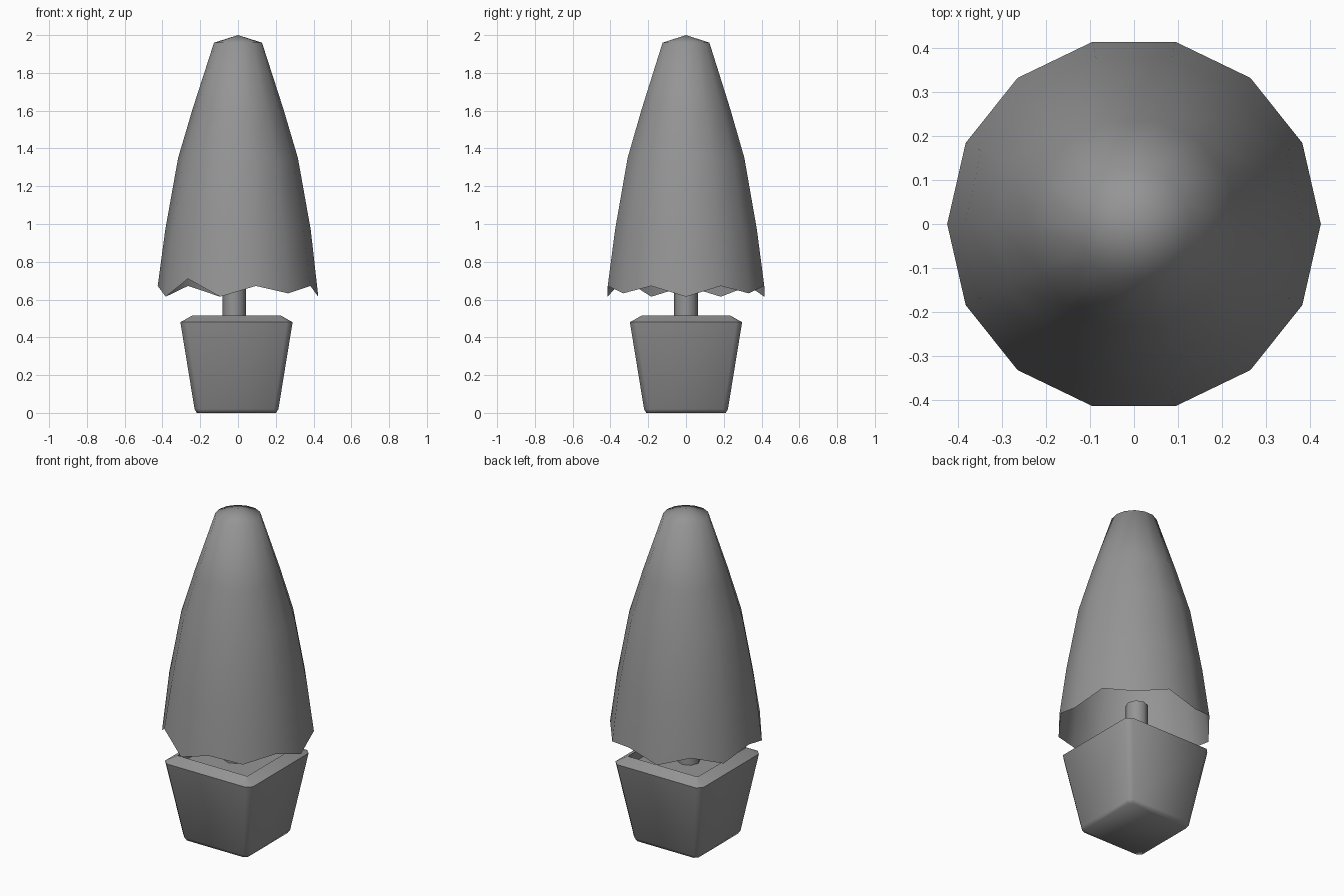
import bpy
import bmesh
import math

cube = bpy.data.objects.get("Cube")
if cube:
    bpy.data.objects.remove(cube, do_unlink=True)

grey = bpy.data.materials.new("plain grey")
grey.use_nodes = True
colour = (0.3, 0.3, 0.3, 1)
grey.diffuse_color = colour
grey.node_tree.nodes["Principled BSDF"].inputs["Base Color"].default_value = colour


def loft(name, rings, start=None, end=None, angle=60):
    """Skin closed rings of points; start/end: None is open, 'flat' is a cap, a point is an apex."""
    bm = bmesh.new()
    rows = [[bm.verts.new(p) for p in ring] for ring in rings]
    n = len(rows[0])
    for low, high in zip(rows, rows[1:]):
        for i in range(n):
            j = (i + 1) % n
            bm.faces.new((low[i], low[j], high[j], high[i]))
    for row, cap in ((rows[0][::-1], start), (rows[-1], end)):
        if cap == 'flat':
            bm.faces.new(row)
        elif cap:
            apex = bm.verts.new(cap)
            for i in range(n):
                bm.faces.new((row[i], row[(i + 1) % n], apex))
    mesh = bpy.data.meshes.new(name)
    bm.to_mesh(mesh)
    bm.free()
    mesh.materials.append(grey)
    obj = bpy.data.objects.new(name, mesh)
    bpy.context.collection.objects.link(obj)
    bpy.ops.object.select_all(action='DESELECT')
    obj.select_set(True)
    bpy.context.view_layer.objects.active = obj
    bpy.ops.object.shade_smooth_by_angle(angle=math.radians(angle))
    return obj


def circle(r, z, sides, cx=0):
    turn = 2 * math.pi / sides
    return [(cx + r * math.cos(i * turn), r * math.sin(i * turn), z) for i in range(sides)]


def soft_square(half, z, cut, cx=0):
    """Square ring with cut corners."""
    a, b = half, half - cut
    corners = [(a, -b), (a, b), (b, a), (-b, a), (-a, b), (-a, -b), (-b, -a), (b, -a)]
    return [(cx + x, y, z) for x, y in corners]


# Hollow foliage with a zigzag lower rim
SIDES = 14
rim = circle(0.425, 0, SIDES)
rim_z = [0.615 if i % 2 == 0 else 0.672 for i in range(SIDES)]
rim_z[9] = 0.71
rim_z[2] = rim_z[12] = 0.633
rim = [(x, y, z) for (x, y, _), z in zip(rim, rim_z)]
profile = [(0.385, 0.97), (0.317, 1.35), (0.24, 1.61), (0.127, 1.96)]
loft("foliage", [rim] + [circle(r, z, SIDES) for r, z in profile],
     end=(0, 0, 2), angle=80)

# Trunk standing in the pot
loft("trunk", [circle(0.063, z, 8, -0.02) for z in (0.44, 0.79)], 'flat', 'flat')

# Tapered pot with a sloped lip and sunken soil
pot = [(0.21, 0, 0.02), (0.222, 0.02, 0.025), (0.297, 0.48, 0.03),
       (0.235, 0.515, 0.005), (0.225, 0.465, 0.005)]
loft("pot", [soft_square(h, z, c, -0.008) for h, z, c in pot], 'flat', 'flat')
